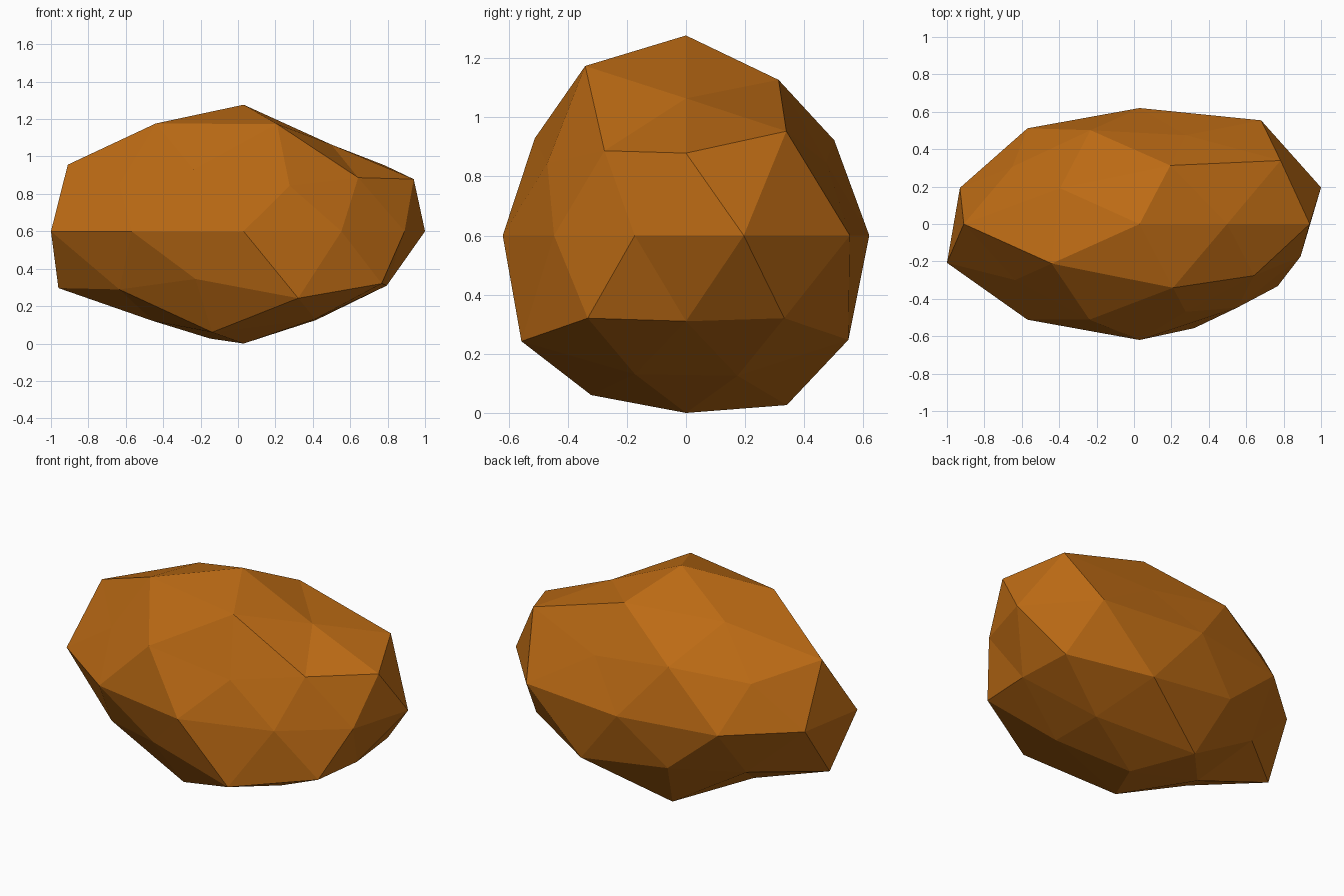
import bpy
import bmesh
import math

if "Cube" in bpy.data.objects:
    bpy.data.objects.remove(bpy.data.objects["Cube"], do_unlink=True)

# Swell of each vertex, ring by ring (key: height on the unit sphere),
# listed counter-clockwise from the +x side
SWELL = {
    1.0: [1.104],
    0.9: [0.89, 1.01, 1.0, 1.105, 1.1],
    0.5: [1.095, 1.0, 1.105, 1.02, 0.89],
    0.4: [1.017, 0.9, 0.94, 0.92, 0.89],
    0.0: [1.02, 1.105, 1.0, 1.02, 1.01, 1.083, 1.02, 1.0, 0.89, 0.905],
    -0.4: [1.02, 1.0, 1.107, 0.93, 1.02],
    -0.5: [0.9, 1.095, 0.92, 0.965, 1.11],
    -0.9: [0.91, 1.1, 0.92, 1.035, 0.9],
    -1.0: [0.979],
}
SCALE = (1.0, 0.62, 0.613)
CENTRE = (0.03, 0.0, 0.6)

# Orange brown stone colour
COLOUR = (0.5, 0.145, 0.007, 1.0)
material = bpy.data.materials.new("orange_brown")
material.use_nodes = True
material.diffuse_color = COLOUR
shader = material.node_tree.nodes["Principled BSDF"]
shader.inputs["Base Color"].default_value = COLOUR
shader.inputs["Roughness"].default_value = 0.9

# Faceted pebble: a low-poly sphere, swollen radially and then stretched
bm = bmesh.new()
bmesh.ops.create_icosphere(bm, subdivisions=2, radius=1.0)
for vert in bm.verts:
    ring = SWELL[round(vert.co.z, 1)]
    angle = (math.degrees(math.atan2(vert.co.y, vert.co.x)) + 9) % 360
    swell = ring[int(angle // (360 / len(ring)))]
    vert.co = [c + swell * s * p for c, s, p in zip(CENTRE, SCALE, vert.co)]
mesh = bpy.data.meshes.new("rock")
bm.to_mesh(mesh)
bm.free()
mesh.materials.append(material)
rock = bpy.data.objects.new("rock", mesh)
bpy.context.collection.objects.link(rock)
